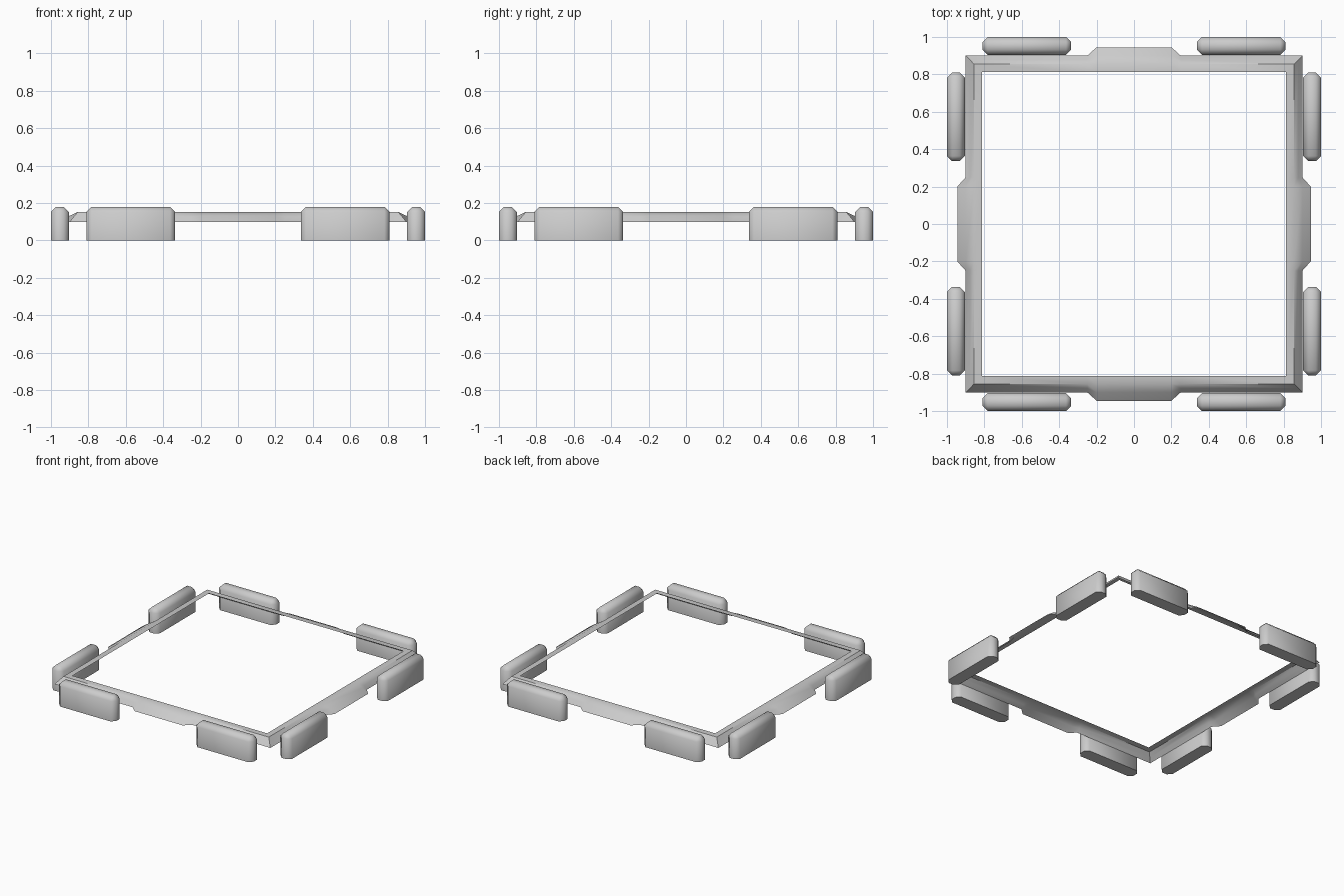
import bpy, bmesh
from math import radians, pi
from mathutils import Matrix, Vector

if "Cube" in bpy.data.objects:
    bpy.data.objects.remove(bpy.data.objects["Cube"])


def finish(name, bm):
    mesh = bpy.data.meshes.new(name)
    bm.to_mesh(mesh)
    bm.free()
    obj = bpy.data.objects.new(name, mesh)
    bpy.context.collection.objects.link(obj)
    bpy.ops.object.select_all(action='DESELECT')
    obj.select_set(True)
    bpy.context.view_layer.objects.active = obj
    bpy.ops.object.shade_smooth_by_angle(angle=radians(48))
    return obj


# Thin sloping frame: (distance from centre, height) profiles, inner to outer
plain = [(0.812, 0.153), (0.856, 0.153), (0.878, 0.127), (0.9, 0.1)]
tab = [(0.812, 0.153), (0.856, 0.153), (0.9, 0.132), (0.945, 0.1)]

bm = bmesh.new()
for k in range(4):
    rot = Matrix.Rotation(k * pi / 2, 3, 'Z')
    # None marks a mitred corner, where x equals the profile distance
    stations = [(None, -1, plain), (-0.25, 1, plain), (-0.2, 1, tab),
                (0.2, 1, tab), (0.25, 1, plain), (None, 1, plain)]
    cols = []
    for x, sign, prof in stations:
        cols.append([bm.verts.new(rot @ Vector((sign * d if x is None else x, -d, z)))
                     for d, z in prof])
    for a, b in zip(cols, cols[1:]):
        for i in range(3):
            bm.faces.new((a[i], a[i + 1], b[i + 1], b[i]))
bmesh.ops.remove_doubles(bm, verts=bm.verts, dist=0.0005)
finish("frame", bm)


# Chamfered bumper pads, two per side, flat underneath
def pad(name, side, sign):
    bm = bmesh.new()
    bmesh.ops.create_cube(bm, size=1)
    bmesh.ops.scale(bm, vec=(0.475, 0.096, 0.18), verts=bm.verts)
    bmesh.ops.translate(bm, vec=(sign * 0.573, -0.952, 0.09), verts=bm.verts)
    edges = [e for e in bm.edges if any(v.co.z > 0.1 for v in e.verts)]
    bmesh.ops.bevel(bm, geom=edges, offset=0.028, offset_type='OFFSET',
                    segments=1, profile=0.5, affect='EDGES')
    bm.transform(Matrix.Rotation(side * pi / 2, 4, 'Z'))
    finish(name, bm)


for k, side in enumerate(("front", "right", "back", "left")):
    pad(side + "_pad_a", k, -1)
    pad(side + "_pad_b", k, 1)
